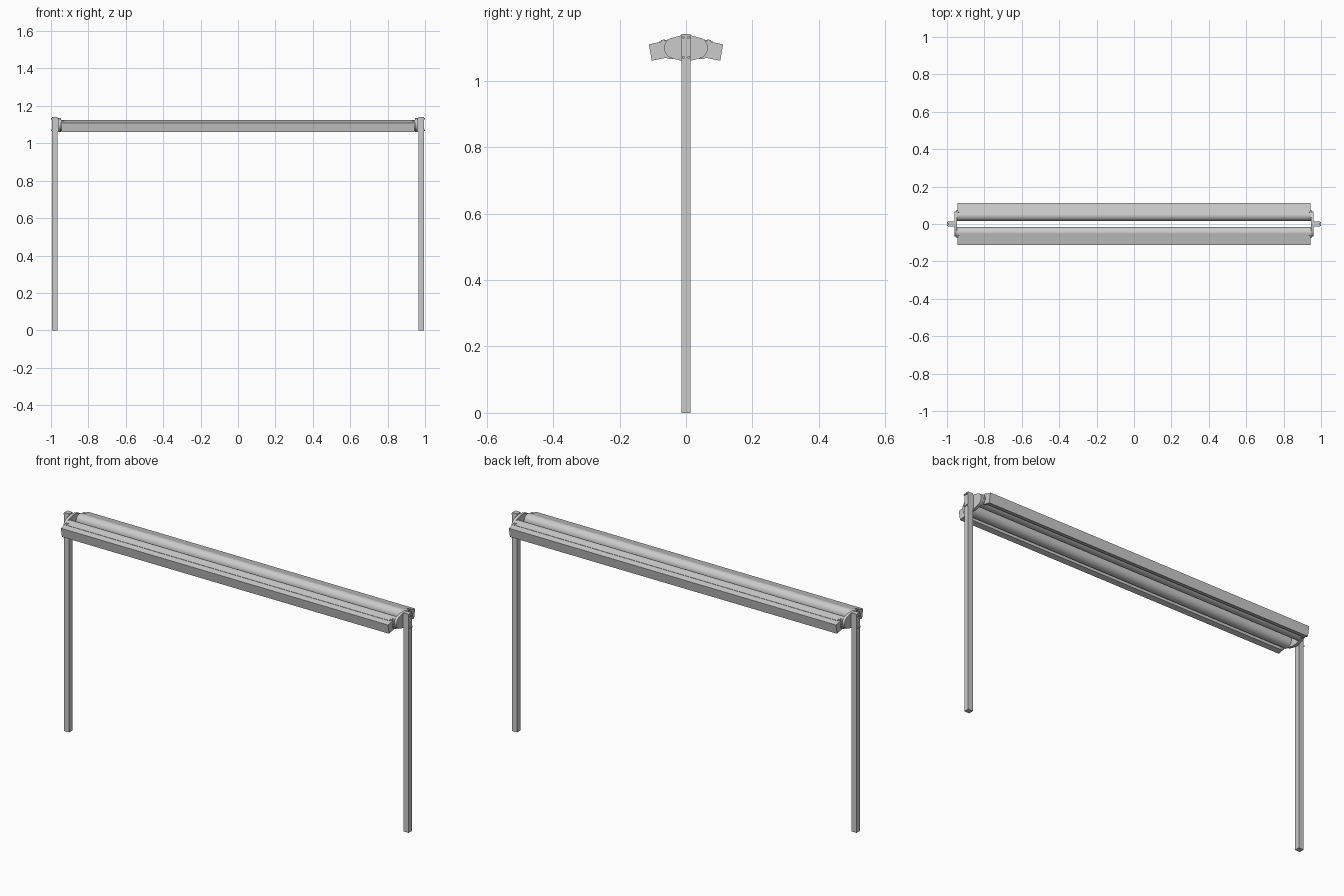
import bpy, bmesh, math
from mathutils import Matrix

if "Cube" in bpy.data.objects:
    bpy.data.objects.remove(bpy.data.objects["Cube"])

metal = bpy.data.materials.new("light_grey")
metal.diffuse_color = (0.6, 0.6, 0.6, 1)
metal.use_nodes = True
metal.node_tree.nodes["Principled BSDF"].inputs["Base Color"].default_value = metal.diffuse_color


def finish(name, bm, smooth=False):
    bmesh.ops.recalc_face_normals(bm, faces=bm.faces)
    me = bpy.data.meshes.new(name)
    bm.to_mesh(me)
    bm.free()
    me.materials.append(metal)
    ob = bpy.data.objects.new(name, me)
    bpy.context.collection.objects.link(ob)
    if smooth:
        bpy.ops.object.select_all(action='DESELECT')
        ob.select_set(True)
        bpy.context.view_layer.objects.active = ob
        bpy.ops.object.shade_smooth_by_angle(angle=math.radians(35))
    return ob


def extrude_x(name, profile, x0, x1, smooth=False):
    """Closed (y, z) profile swept along x."""
    bm = bmesh.new()
    face = bm.faces.new([bm.verts.new((x0, y, z)) for y, z in profile])
    res = bmesh.ops.extrude_face_region(bm, geom=[face])
    verts = [v for v in res["geom"] if isinstance(v, bmesh.types.BMVert)]
    bmesh.ops.translate(bm, verts=verts, vec=(x1 - x0, 0, 0))
    return finish(name, bm, smooth)


def box(name, x0, x1, y0, y1, z0, z1):
    return extrude_x(name, [(y0, z0), (y1, z0), (y1, z1), (y0, z1)], x0, x1)


def arc(cy, cz, r, a0, a1, n):
    return [(cy + r * math.cos(math.radians(a0 + (a1 - a0) * i / n)),
             cz + r * math.sin(math.radians(a0 + (a1 - a0) * i / n))) for i in range(n + 1)]


# The two awning halves, front and back
for s, side in ((-1, "front"), (1, "back")):
    def flip(pts):
        return [(s * y, z) for y, z in pts]

    # Rolled fabric tube
    extrude_x(side + "_fabric_roll", flip(arc(0.046, 1.095, 0.03, 0, 350, 35)), -0.948, 0.948, True)
    # Fabric running from the roll to the front bar
    extrude_x(side + "_fabric_sheet", flip([(0.05, 1.1245), (0.082, 1.117), (0.082, 1.114), (0.05, 1.1215)]),
              -0.935, 0.935)
    # Tilted pull bar
    extrude_x(side + "_pull_bar", flip([(0.112, 1.109), (0.103, 1.060), (0.076, 1.066), (0.079, 1.116)]),
              -0.94, 0.94)
    for m, end in ((-1, "left"), (1, "right")):
        # End cover of the pull bar
        extrude_x(f"{side}_{end}_bar_cover",
                  flip([(0.112, 1.109), (0.103, 1.060), (0.048, 1.071), (0.056, 1.121)]),
                  m * 0.936, m * 0.944)
        # Small hook on top of the bar cover
        extrude_x(f"{side}_{end}_hook", flip([(0.062, 1.118), (0.076, 1.115), (0.075, 1.122), (0.064, 1.124)]),
                  m * 0.93, m * 0.942)

# Posts, end brackets and bolts
half = [(0.0, 1.060), (0.014, 1.060)] + arc(0.034, 1.098, 0.032, -70, 70, 12) + [(0.014, 1.136), (0.0, 1.136)]
bracket = half + [(-y, z) for y, z in reversed(half[1:-1])]
for m, end in ((-1, "left"), (1, "right")):
    box(end + "_post", m * 0.965, m * 0.994, -0.0135, 0.0135, 0, 1.14)
    extrude_x(end + "_bracket", bracket, m * 0.946, m * 0.961, True)
    box(end + "_bracket_spacer", m * 0.958, m * 0.967, -0.0125, 0.0125, 1.062, 1.134)
    bm = bmesh.new()
    for y in (-0.008, 0.008):
        for z in (1.07, 1.13):
            bmesh.ops.create_cone(bm, cap_ends=True, segments=12, radius1=0.004, radius2=0.004, depth=0.008,
                                  matrix=Matrix.Translation((m * 0.996, y, z)) @ Matrix.Rotation(math.pi / 2, 4, 'Y'))
    finish(end + "_bolts", bm, True)
